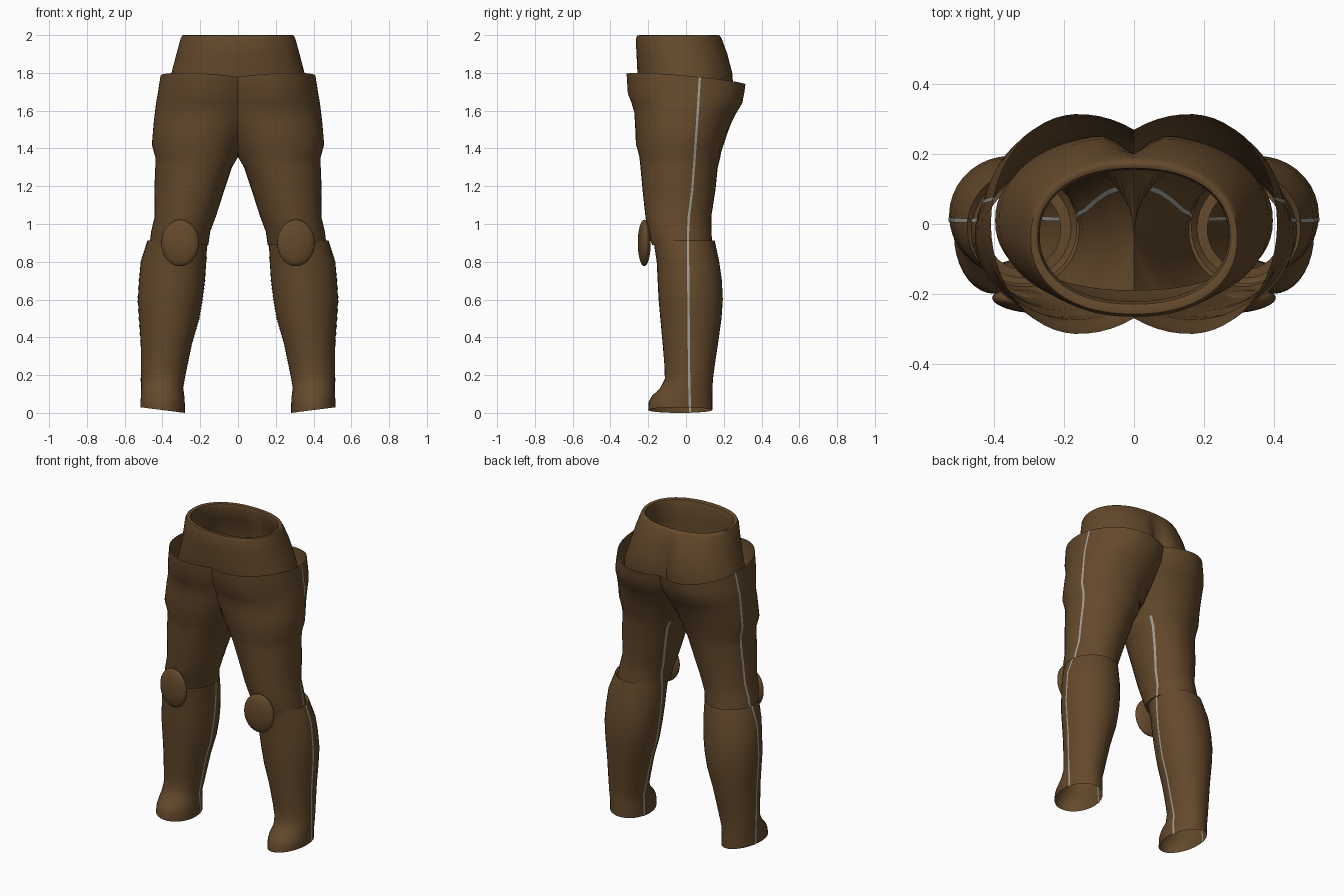
import bpy, bmesh, math
from mathutils import Matrix

if "Cube" in bpy.data.objects:
    bpy.data.objects.remove(bpy.data.objects["Cube"])


def flat(name, rgb):
    m = bpy.data.materials.new(name)
    m.diffuse_color = (*rgb, 1)
    m.use_nodes = True
    m.node_tree.nodes["Principled BSDF"].inputs["Base Color"].default_value = m.diffuse_color
    return m


leather = flat("brown_leather", (0.127, 0.067, 0.025))
seam_grey = flat("seam_grey", (0.36, 0.35, 0.31))
SEG = 36


def finish(name, bm, mirrored=True, angle=50, mat=leather):
    bmesh.ops.remove_doubles(bm, verts=bm.verts, dist=0.0005)
    bmesh.ops.recalc_face_normals(bm, faces=bm.faces)
    me = bpy.data.meshes.new(name)
    bm.to_mesh(me)
    bm.free()
    me.materials.append(mat)
    ob = bpy.data.objects.new(name, me)
    bpy.context.collection.objects.link(ob)
    bpy.ops.object.select_all(action='DESELECT')
    ob.select_set(True)
    bpy.context.view_layer.objects.active = ob
    bpy.ops.object.shade_smooth_by_angle(angle=math.radians(angle))
    if mirrored:
        m = ob.modifiers.new("mirror", 'MIRROR')
        m.use_mirror_merge = False
    return ob


def spow(v, p):
    return math.copysign(abs(v) ** p, v)


def loft(name, rings, mirrored=True, mat=leather):
    """Skin a list of point rings with quads."""
    bm = bmesh.new()
    rows = [[bm.verts.new(p) for p in r] for r in rings]
    for a, b in zip(rows, rows[1:]):
        for i in range(len(a) - 1):
            bm.faces.new((a[i], a[i + 1], b[i + 1], b[i]))
    return finish(name, bm, mirrored, mat=mat)


def leg_ring(z, xi, cx, xo, yf, yb, edge=None):
    """Oval around the leg, cut off at the centre plane where it crosses it."""
    cy = (yf + yb) / 2
    ry = (yb - yf) / 2
    ai, ao = cx - xi, xo - cx
    t0 = math.acos(min(1, cx / ai))
    pts = []
    for i in range(SEG + 1):
        t = -math.pi + t0 + (2 * math.pi - 2 * t0) * i / SEG
        c = math.cos(t)
        x = max(0, cx + c * (ao if c > 0 else ai))
        y = cy + ry * math.sin(t)
        pts.append((x, y, z + (edge(x, y) if edge else 0)))
    return pts


def seam(name, rows, ys, outer, edge=None, edge_row=0):
    """Thin strips down the leg, outside and inside the shell."""
    for side, lift in (("outside", .002), ("lining", -.004)):
        rings = []
        for k, ((z, xi, cx, xo, yf, yb), y0) in enumerate(zip(rows, ys)):
            cy, ry = (yf + yb) / 2, (yb - yf) / 2
            ring = []
            for y in (y0 - .006, y0 + .006):
                c = math.sqrt(1 - ((y - cy) / ry) ** 2)
                x = cx + c * (xo - cx) + lift if outer else cx - c * (cx - xi) - lift
                ring.append((x, y, z + (edge(x, y) if edge and k == edge_row else 0)))
            rings.append(ring)
        loft(name + "_" + side, rings, mat=seam_grey)


# Thighs: z, inner x, middle x, outer x, front y, back y
thigh = [
    (1.755, -.15, .16, .41, -.315, .315),
    (1.69, -.145, .165, .425, -.308, .308),
    (1.64, -.135, .168, .434, -.288, .298),
    (1.59, -.115, .17, .440, -.274, .268),
    (1.53, -.09, .18, .447, -.270, .238),
    (1.42, -.03, .20, .456, -.265, .200),
    (1.355, 0, .21, .438, -.247, .182),
    (1.30, .032, .22, .438, -.241, .168),
    (1.18, .072, .25, .443, -.230, .156),
    (1.04, .117, .28, .441, -.215, .134),
    (.96, .147, .30, .460, -.204, .134),
    (.89, .157, .31, .468, -.180, .140),
]
hem = (.893, .21, .32, .425, -.13, .10)
top_edge = lambda x, y: -.09 * y + .03 * x / .41
loft("thigh_armor", [leg_ring(*r, edge=top_edge if i == 0 else None)
                     for i, r in enumerate(thigh + [hem])])
seam("thigh_outer_seam", thigh,
     (.073, .068, .065, .062, .058, .050, .046, .042, .033, .015, .011, .010),
     True, top_edge)
seam("thigh_inner_seam", thigh[6:], (.10, .09, .07, .04, .028, .02), False)

# Shins with a lip tucked under the thigh and short boot toes
lip = (.88, .19, .32, .442, -.145, .12)
shin = [
    (.912, .163, .32, .478, -.172, .152),
    (.80, .168, .335, .515, -.155, .176),
    (.70, .175, .345, .524, -.150, .190),
    (.60, .188, .355, .530, -.145, .195),
    (.50, .205, .365, .524, -.136, .188),
    (.37, .243, .38, .515, -.124, .170),
    (.25, .268, .39, .514, -.114, .152),
    (.18, .282, .395, .513, -.112, .143),
    (.13, .291, .40, .513, -.138, .140),
    (.09, .284, .40, .514, -.180, .139),
    (.06, .282, .40, .516, -.197, .139),
    (.015, .281, .40, .516, -.200, .139),
]
sole_edge = lambda x, y: .015 * (x - .4) / .118
loft("shin_armor", [leg_ring(*r, edge=sole_edge if i == len(shin) else None)
                    for i, r in enumerate([lip] + shin)])
for tag, outer in (("outer", True), ("inner", False)):
    seam("shin_" + tag + "_seam", shin, [.01 + .001 * i for i in range(len(shin))],
         outer, sole_edge, len(shin) - 1)

# Hollow waist with rounded rim: z, half width, front y, back y, back cleft depth
waist = [
    (1.60, .398, -.215, .235, .05),
    (1.70, .386, -.245, .260, .06),
    (1.80, .352, -.257, .253, .055),
    (1.90, .326, -.262, .226, .025),
    (1.98, .304, -.266, .190, 0),
    (1.998, .296, -.258, .178, 0),
    (2.0, .287, -.245, .170, 0),
    (1.995, .276, -.230, .160, 0),
    (1.97, .270, -.222, .155, 0),
    (1.88, .295, -.222, .195, .02),
    (1.78, .325, -.220, .222, .045),
    (1.69, .350, -.212, .230, .05),
    (1.60, .366, -.190, .208, .05),
]
rings = []
for z, rx, yf, yb, cleft in waist:
    ring = []
    for i in range(65):
        t = 2 * math.pi * i / 64
        x = rx * spow(math.cos(t), .9)
        y = (yf + yb) / 2 + (yb - yf) / 2 * spow(math.sin(t), .9)
        if math.sin(t) > 0:
            y -= cleft * math.exp(-(x / .05) ** 2)
        ring.append((x, y, z))
    rings.append(ring)
loft("waist", rings, mirrored=False)

# Knee pads
bm = bmesh.new()
bmesh.ops.create_uvsphere(bm, u_segments=32, v_segments=16, radius=1)
bmesh.ops.transform(bm, verts=bm.verts, matrix=(
    Matrix.Translation((.307, -.221, .90)) @ Matrix.Rotation(math.radians(6), 4, 'Z')
    @ Matrix.Diagonal((.1, .033, .123, 1))))
finish("knee_pad", bm, angle=80)
